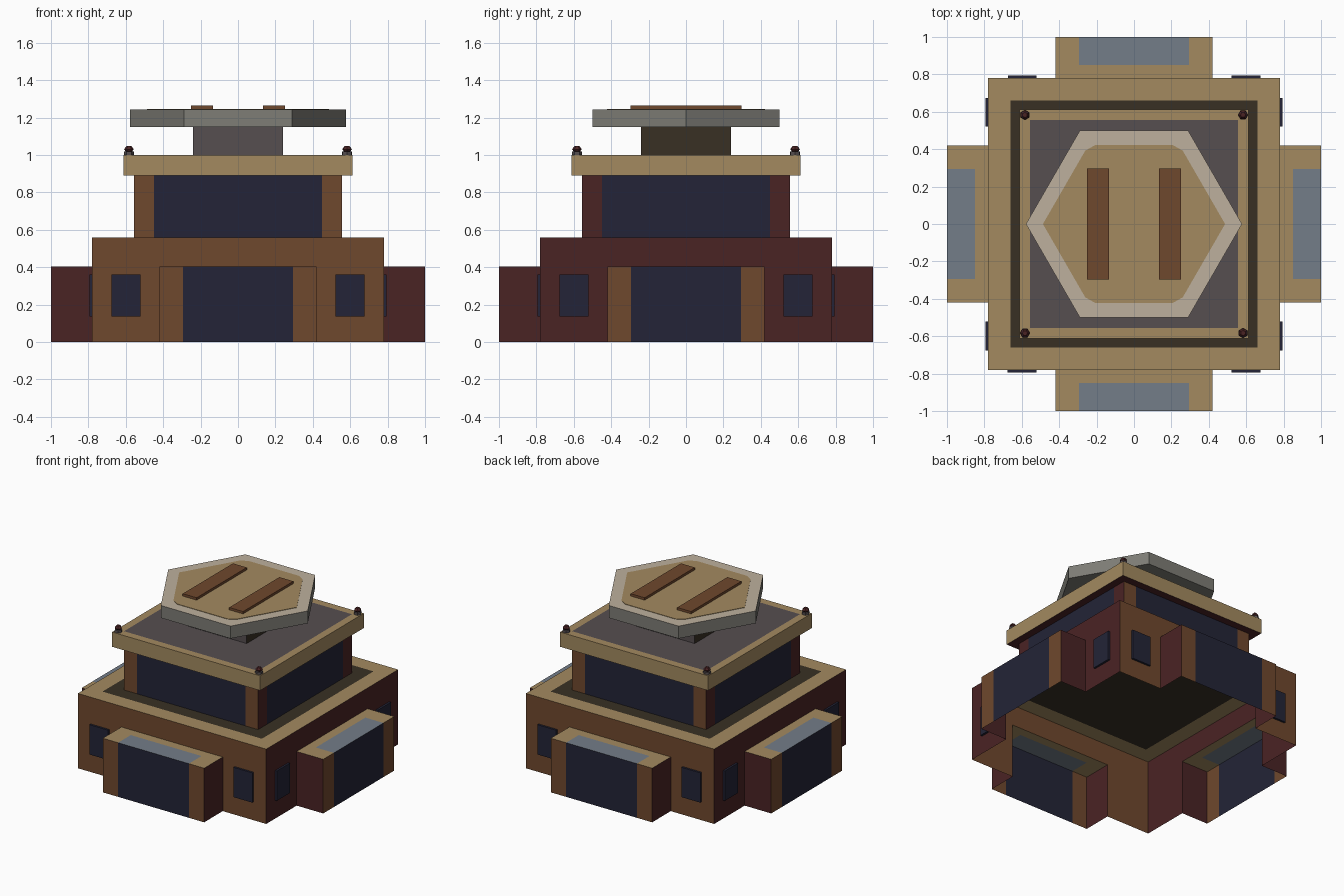
import bpy, bmesh, math
from mathutils import Matrix, Vector

if "Cube" in bpy.data.objects:
    bpy.data.objects.remove(bpy.data.objects["Cube"])


def material(name, hexcol):
    m = bpy.data.materials.new(name)
    c = [int(hexcol[i:i + 2], 16) / 255 for i in (0, 2, 4)]
    m.diffuse_color = [((v + 0.055) / 1.055) ** 2.4 if v > 0.04 else v / 12.92 for v in c] + [1]
    m.use_nodes = True
    m.node_tree.nodes["Principled BSDF"].inputs["Base Color"].default_value = m.diffuse_color
    return m


MATS = [material(*p) for p in (
    ("brown", "6F482D"), ("dark red", "4A2324"), ("navy glass", "232437"),
    ("tan", "A38A60"), ("dark brown", "383024"), ("skylight grey", "747D88"),
    ("mauve grey", "564E50"), ("cream", "BDB09D"), ("pad grey", "7E7D76"))]
BROWN, RED, NAVY, TAN, DARK, SKY, MAUVE, CREAM, GREY = range(9)


class Part:
    """A mesh gathered from coloured faces; spin turns new faces about z."""

    def __init__(self, name):
        self.name, self.bm, self.spin = name, bmesh.new(), Matrix()

    def face(self, pts, mat):
        f = self.bm.faces.new([self.bm.verts.new(self.spin @ Vector(p)) for p in pts])
        f.material_index = mat

    def wall(self, x0, x1, z0, z1, y, mat):      # faces -y
        self.face([(x0, y, z0), (x1, y, z0), (x1, y, z1), (x0, y, z1)], mat)

    def side(self, y0, y1, z0, z1, x, mat):      # faces +x or -x by its sign
        p = [(x, y0, z0), (x, y1, z0), (x, y1, z1), (x, y0, z1)]
        self.face(p if x > 0 else p[::-1], mat)

    def flat(self, x0, x1, y0, y1, z, mat, down=False):
        p = [(x0, y0, z), (x1, y0, z), (x1, y1, z), (x0, y1, z)]
        self.face(p[::-1] if down else p, mat)

    def ring(self, a, b, z, mat):                # one quarter of a square ring
        self.face([(-a, -a, z), (a, -a, z), (b, -b, z), (-b, -b, z)], mat)

    def prism(self, pts, z0, z1, side, top):
        n = len(pts)
        for i in range(n):
            (a, b), (c, d) = pts[i], pts[(i + 1) % n]
            self.face([(a, b, z0), (c, d, z0), (c, d, z1), (a, b, z1)], side)
        self.face([(x, y, z1) for x, y in pts], top)
        self.face([(x, y, z0) for x, y in pts[::-1]], side)

    def quarters(self):
        for k in range(4):
            self.spin = Matrix.Rotation(k * math.pi / 2, 4, 'Z')
            yield k, (BROWN if k % 2 == 0 else RED)
        self.spin = Matrix()

    def finish(self):
        bmesh.ops.remove_doubles(self.bm, verts=self.bm.verts, dist=1e-4)
        me = bpy.data.meshes.new(self.name)
        self.bm.to_mesh(me)
        self.bm.free()
        for m in MATS:
            me.materials.append(m)
        ob = bpy.data.objects.new(self.name, me)
        bpy.context.collection.objects.link(ob)


# Base hall: open underneath, open into the four wings
B, W, H, WH = 0.78, 0.42, 0.56, 0.405
base = Part("base_hall")
for k, col in base.quarters():
    base.wall(-B, -W, 0, H, -B, col)
    base.wall(-W, W, WH, H, -B, col)
    base.wall(W, B, 0, H, -B, col)
    base.ring(B, 0.66, H, TAN)
base.flat(-0.66, 0.66, -0.66, 0.66, H, DARK)
base.finish()

# Wings: glass front between pillars, skylight on the roof
G = 0.293
wings = Part("entrance_wings")
for k, col in wings.quarters():
    wings.wall(-W, -G, 0, WH, -1, BROWN)
    wings.wall(-G, G, 0, WH, -1, NAVY)
    wings.wall(G, W, 0, WH, -1, BROWN)
    wings.side(-1, -B, 0, WH, W, RED)
    wings.side(-1, -B, 0, WH, -W, RED)
    wings.flat(-W, -G, -1, -B, WH, TAN)
    wings.flat(G, W, -1, -B, WH, TAN)
    wings.flat(-G, G, -0.85, -B, WH, TAN)
    wings.flat(-G, G, -1, -0.85, WH, SKY)
wings.finish()

# Small windows, two on each base wall
win = Part("base_windows")
for k, col in win.quarters():
    for x0 in (-0.675, 0.52):
        x1, y0, y1, z0, z1 = x0 + 0.155, -0.795, -B, 0.137, 0.36
        win.wall(x0, x1, z0, z1, y0, NAVY)
        win.flat(x0, x1, y0, y1, z1, NAVY)
        win.flat(x0, x1, y0, y1, z0, NAVY, down=True)
        for x, flip in ((x0, True), (x1, False)):
            p = [(x, y0, z0), (x, y1, z0), (x, y1, z1), (x, y0, z1)]
            win.face(p[::-1] if flip else p, NAVY)
win.finish()

# Tower: glass band between corner pillars
T, TG, TZ = 0.555, 0.45, 0.89
tower = Part("glass_tower")
for k, col in tower.quarters():
    tower.wall(-T, -TG, H, TZ, -T, col)
    tower.wall(-TG, TG, H, TZ, -T, NAVY)
    tower.wall(TG, T, H, TZ, -T, col)
tower.finish()

# Roof slab
R = 0.613
roof = Part("roof_slab")
for k, col in roof.quarters():
    roof.wall(-R, R, TZ, 1.0, -R, TAN)
    roof.ring(R, T, 1.0, TAN)
roof.flat(-T, T, -T, T, 1.0, MAUVE)
roof.flat(-R, R, -R, R, TZ, RED, down=True)
roof.finish()

# Neck under the landing pad
neck = Part("pad_neck")
for k, col in neck.quarters():
    neck.wall(-0.24, 0.24, 1.0, 1.15, -0.24, MAUVE if k % 2 == 0 else DARK)
neck.finish()


def ngon(r, n=6, cx=0, cy=0):
    return [(cx + r * math.cos(2 * math.pi * i / n), cy + r * math.sin(2 * math.pi * i / n))
            for i in range(n)]


# Hexagonal landing pad
pad = Part("landing_pad")
pad.prism(ngon(0.578), 1.15, 1.243, GREY, CREAM)
pad.finish()

# Tan deck on the pad, four corners trimmed
hexa = [Vector(p) for p in ngon(0.487)]
deck_pts = []
for i, p in enumerate(hexa):
    if i % 3 == 0:
        deck_pts.append(tuple(p))
    else:
        for q in (hexa[i - 1], hexa[(i + 1) % 6]):
            deck_pts.append(tuple(p + (q - p).normalized() * 0.035))
deck = Part("pad_deck")
deck.prism(deck_pts, 1.243, 1.246, TAN, TAN)
deck.finish()

# Raised landing rails
rails = Part("landing_rails")
for s in (-1, 1):
    a, b = sorted((s * 0.135, s * 0.25))
    rails.prism([(a, -0.297), (b, -0.297), (b, 0.297), (a, 0.297)], 1.243, 1.264, BROWN, BROWN)
rails.finish()

# Corner lamps: hexagonal foot and faceted bulb
lamps = Part("corner_lamps")
for k, col in lamps.quarters():
    lamps.prism(ngon(0.027, 6, -0.583, -0.583), 1.0, 1.018, MAUVE, MAUVE)
    levels = [(0.016, 1.018), (0.026, 1.03), (0.014, 1.047)]
    rings = [[(x, y, z) for x, y in ngon(r, 6, -0.583, -0.583)] for r, z in levels]
    for lo, hi in zip(rings, rings[1:]):
        for i in range(6):
            j = (i + 1) % 6
            lamps.face([lo[i], lo[j], hi[j], hi[i]], RED)
    lamps.face(rings[-1], RED)
lamps.finish()
